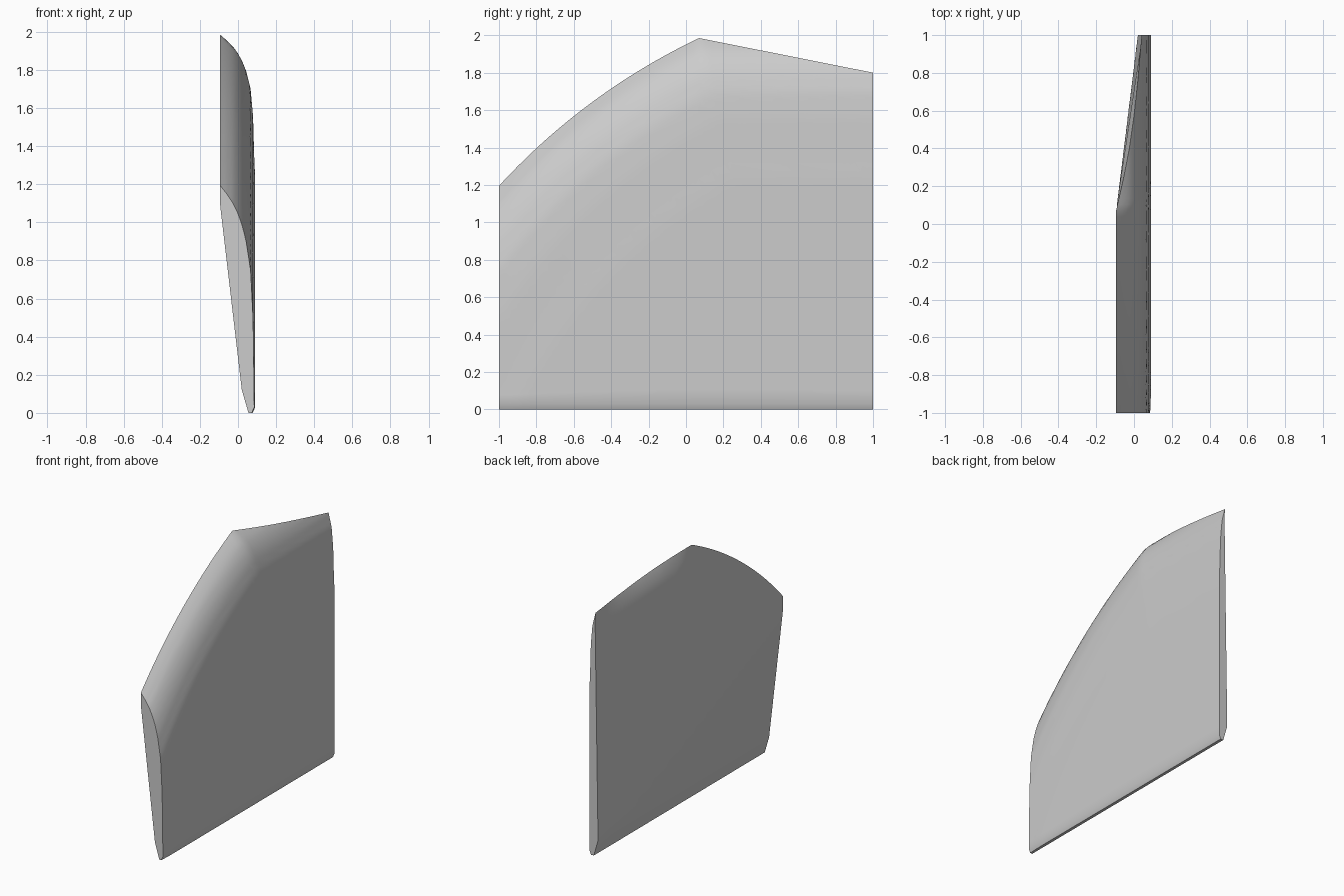
import bpy, bmesh, math
from mathutils import Vector

if "Cube" in bpy.data.objects:
    bpy.data.objects.remove(bpy.data.objects["Cube"])

# Outer rounding: (distance in from the rim, x)
PROFILE = [(0, -.095), (.03, -.06), (.065, -.025), (.1, 0), (.14, .022), (.19, .042),
           (.285, .066), (.43, .079), (.645, .085), (.75, .09), (3, .09)]
CY, CZ, R = 1.564, -1.158, 3.48      # circle of the curved upper rim
PEAK_Y, PEAK_Z = .07, 1.985

# Corners of the faceted back, as (y, z, x)
A, B = (-1, 1.1, -.095), (PEAK_Y, PEAK_Z, -.095)
C, D, E = (1, 1.8, .045), (1, .12, .02), (-1, .12, .02)
BACK = [(A, B, D), (A, D, E), (B, C, D)]


def plane_x(tri, y, z):
    p, q, r = (Vector(v) for v in tri)
    n = (q - p).cross(r - p)
    return p.z - (n.x * (y - p.x) + n.y * (z - p.y)) / n.z


def back_x(y, z):
    return max([-.095] + [plane_x(t, y, z) for t in BACK])


def outer_x(y, z):
    d = max(0, min(R - math.hypot(y - CY, z - CZ), PEAK_Z - z))
    for (d0, x0), (d1, x1) in zip(PROFILE, PROFILE[1:]):
        if d <= d1:
            return x0 + (x1 - x0) * (d - d0) / (d1 - d0)
    return PROFILE[-1][1]


def rim_z(y):
    if y <= PEAK_Y:
        return CZ + math.sqrt(R * R - (y - CY) ** 2)
    return PEAK_Z + (1.8 - PEAK_Z) * (y - PEAK_Y) / (1 - PEAK_Y)


def section(y):
    """Closed cross-section of the panel at one y."""
    top = rim_z(y)
    pts = []
    for i in range(41):                          # rounded outer side, downwards
        z = top + (.03 - top) * (i / 40) ** 1.6
        pts.append((outer_x(y, z), y, z))
    pts += [(pts[-1][0] - .013, y, 0), (.055, y, 0)]   # narrow foot
    for i in range(24):                          # back side, upwards
        z = .12 + (top - .12) * i / 24
        pts.append((back_x(y, z), y, z))
    return pts


# Panel: sections joined along y
ys = [-1 + (PEAK_Y + 1) * i / 32 for i in range(33)]
ys += [PEAK_Y + (1 - PEAK_Y) * i / 28 for i in range(1, 29)]
bm = bmesh.new()
rings = [[bm.verts.new(p) for p in section(y)] for y in ys]
n = len(rings[0])
for a, b in zip(rings, rings[1:]):
    for i in range(n):
        j = (i + 1) % n
        bm.faces.new((a[i], a[j], b[j], b[i]))
bm.faces.new(rings[0])
bm.faces.new(rings[-1])
bmesh.ops.recalc_face_normals(bm, faces=bm.faces)
mesh = bpy.data.meshes.new("curved_panel")
bm.to_mesh(mesh)
bm.free()
panel = bpy.data.objects.new("curved_panel", mesh)
bpy.context.collection.objects.link(panel)

# Single plain colour
grey = bpy.data.materials.new("light_grey")
grey.diffuse_color = (.604, .604, .604, 1)
grey.use_nodes = True
grey.node_tree.nodes["Principled BSDF"].inputs["Base Color"].default_value = grey.diffuse_color
mesh.materials.append(grey)

bpy.context.view_layer.objects.active = panel
panel.select_set(True)
bpy.ops.object.shade_smooth_by_angle(angle=math.radians(25))
